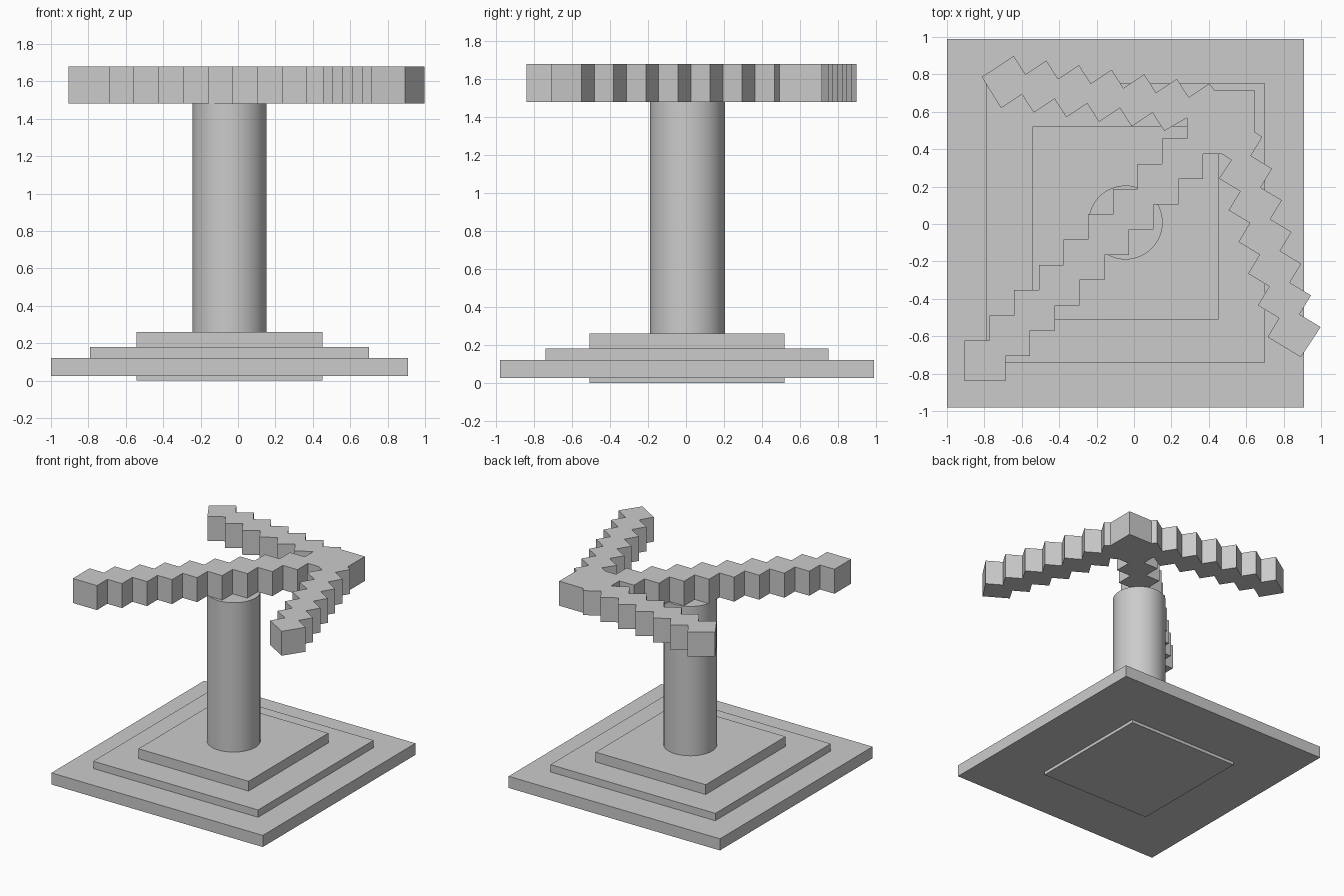
import bpy
import bmesh
from math import radians

cube = bpy.data.objects.get("Cube")
if cube:
    bpy.data.objects.remove(cube, do_unlink=True)

grey = bpy.data.materials.new("stone grey")
grey.use_nodes = True
grey.diffuse_color = (0.6, 0.6, 0.6, 1)
grey.node_tree.nodes["Principled BSDF"].inputs["Base Color"].default_value = (0.6, 0.6, 0.6, 1)

CX, CY = -0.045, 0.005  # axis of the stand


def slab(name, width, depth, z0, z1):
    """Box centred on the stand axis."""
    bpy.ops.mesh.primitive_cube_add(size=1, location=(CX, CY, (z0 + z1) / 2))
    ob = bpy.context.object
    ob.name = name
    ob.scale = (width, depth, z1 - z0)
    bpy.ops.object.transform_apply(location=False, rotation=False, scale=True)
    ob.data.materials.append(grey)


def zigzag(start, step, notch, count, end_notch=False):
    """Outer corners spaced by step, with an inner corner between each pair."""
    pts = []
    for k in range(count):
        x, y = start[0] + k * step[0], start[1] + k * step[1]
        pts.append((x, y))
        if k < count - 1 or end_notch:
            pts.append((x + notch[0], y + notch[1]))
    return pts


# Stepped base
slab("base_bottom_step", 1.91, 1.97, 0.025, 0.12)
slab("base_middle_step", 1.49, 1.49, 0.12, 0.18)
slab("base_top_step", 0.995, 1.03, 0.18, 0.26)
slab("base_foot", 0.995, 1.03, 0.0, 0.025)

# Round pole
bpy.ops.mesh.primitive_cylinder_add(vertices=48, radius=0.198, depth=1.22,
                                    location=(CX, CY + 0.003, 0.87))
pole = bpy.context.object
pole.name = "pole"
pole.data.materials.append(grey)
bpy.ops.object.shade_smooth_by_angle(angle=radians(30))

# Pickaxe outline, counter-clockwise from the handle's end
outline = zigzag((-0.687, -0.84), (0.132, 0.135), (0, 0.135), 9, True)
outline += [(0.468, 0.375), (0.521, 0.342)]
# front arm of the head
outline += zigzag((0.4545, 0.243), (0.052, -0.1695), (0.113, -0.068), 6)
outline += [(0.892, -0.712)]
outline += zigzag((0.998, -0.551), (-0.052, 0.1695), (-0.113, 0.068), 7)
# corner block
outline += [(0.645, 0.492), (0.645, 0.716), (0.43, 0.716)]
# back arm of the head
outline += zigzag((0.404, 0.751), (-0.1745, 0.0245), (-0.112, -0.073), 7)
outline += [(-0.814, 0.786)]
outline += zigzag((-0.711, 0.62), (0.1745, -0.0245), (0.112, 0.073), 6)
outline += [(0.283, 0.567)]
# far side of the handle
outline += zigzag((0.283, 0.456), (-0.132, -0.135), (-0.132, 0), 9, True)
outline += [(-0.905, -0.84)]

# Extrude the outline into one solid
bm = bmesh.new()
face = bm.faces.new([bm.verts.new((x, y, 1.48)) for x, y in outline])
ext = bmesh.ops.extrude_face_region(bm, geom=[face], use_keep_orig=True)
top = [g for g in ext["geom"] if isinstance(g, bmesh.types.BMVert)]
bmesh.ops.translate(bm, verts=top, vec=(0, 0, 0.2))
bmesh.ops.recalc_face_normals(bm, faces=bm.faces)
mesh = bpy.data.meshes.new("pickaxe")
bm.to_mesh(mesh)
bm.free()
mesh.materials.append(grey)
bpy.context.collection.objects.link(bpy.data.objects.new("pickaxe", mesh))
